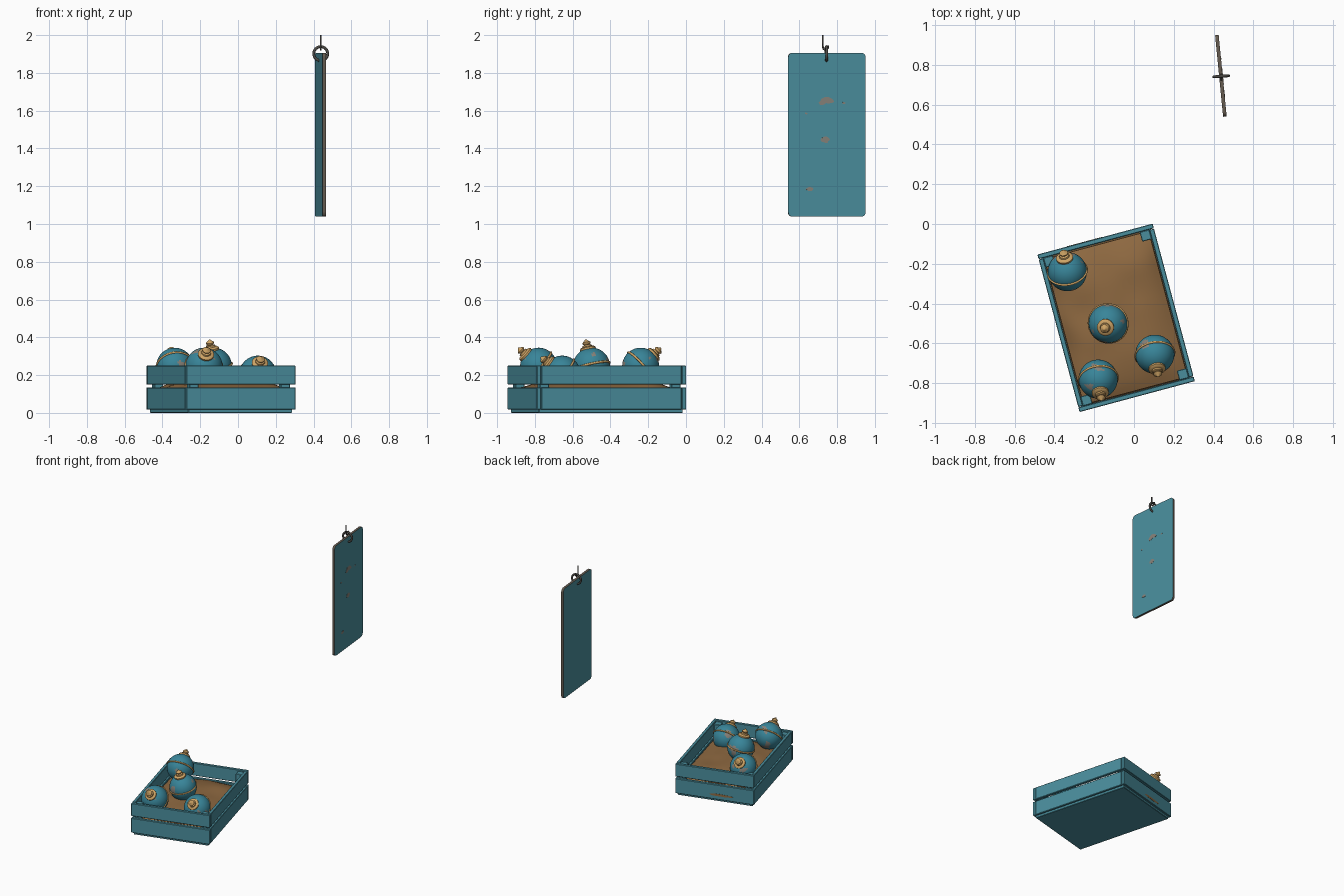
import bpy, bmesh, math, random
from mathutils import Vector, Matrix, noise

if "Cube" in bpy.data.objects:
    bpy.data.objects.remove(bpy.data.objects["Cube"])

random.seed(4)


def mat(name, rgb):
    m = bpy.data.materials.new(name)
    m.diffuse_color = (*rgb, 1)
    m.use_nodes = True
    m.node_tree.nodes["Principled BSDF"].inputs["Base Color"].default_value = m.diffuse_color
    return m


TEAL = mat("teal_paint", (0.068, 0.27, 0.335))
BALL = mat("ball_teal", (0.04, 0.235, 0.32))
GOLD = mat("gold", (0.62, 0.37, 0.13))
FILL = mat("brown_filling", (0.27, 0.14, 0.052))
METAL = mat("dark_metal", (0.075, 0.07, 0.062))
CHIP = mat("bare_patch", (0.24, 0.22, 0.19))
EDGE = mat("sign_edge", (0.13, 0.105, 0.08))


def finish(name, bm, mats, matrix=Matrix(), smooth=False, bevel=0):
    bmesh.ops.recalc_face_normals(bm, faces=bm.faces)
    me = bpy.data.meshes.new(name)
    bm.to_mesh(me)
    bm.free()
    for m in mats:
        me.materials.append(m)
    ob = bpy.data.objects.new(name, me)
    bpy.context.collection.objects.link(ob)
    ob.matrix_world = matrix
    if bevel:
        b = ob.modifiers.new("soft_edges", 'BEVEL')
        b.width, b.segments = bevel, 1
    if smooth:
        bpy.ops.object.select_all(action='DESELECT')
        ob.select_set(True)
        bpy.context.view_layer.objects.active = ob
        bpy.ops.object.shade_smooth_by_angle(angle=math.radians(40))
    return ob


def box(name, loc, size, m, frame, bevel=0.003):
    bm = bmesh.new()
    bmesh.ops.create_cube(bm, size=1)
    bmesh.ops.scale(bm, vec=size, verts=bm.verts)
    return finish(name, bm, [m], frame @ Matrix.Translation(loc), bevel=bevel)


def lathe(name, profile, m, frame, n=32, closed=False):
    bm = bmesh.new()
    vs = [bm.verts.new((r, 0, z)) for r, z in profile]
    es = [bm.edges.new(p) for p in zip(vs, vs[1:])]
    if closed:
        es.append(bm.edges.new((vs[-1], vs[0])))
    bmesh.ops.spin(bm, geom=vs + es, cent=(0, 0, 0), axis=(0, 0, 1),
                   angle=2 * math.pi, steps=n)
    bmesh.ops.remove_doubles(bm, verts=bm.verts, dist=1e-5)
    return finish(name, bm, [m], frame, smooth=True)


def ring(name, major, minor, m, frame, n=40):
    pts = [(major + minor * math.cos(a * math.pi / 5), minor * math.sin(a * math.pi / 5))
           for a in range(10)]
    return lathe(name, pts, m, frame, n, True)


def prism(name, pts, depth, m, frame, side=None):
    """Outline in XY, extruded evenly about z = 0."""
    bm = bmesh.new()
    f = bm.faces.new([bm.verts.new((x, y, -depth / 2)) for x, y in pts])
    ex = bmesh.ops.extrude_face_region(bm, geom=[f])
    bmesh.ops.translate(bm, vec=(0, 0, depth),
                        verts=[v for v in ex['geom'] if isinstance(v, bmesh.types.BMVert)])
    bm.normal_update()
    if side:
        for f in bm.faces:
            f.material_index = int(abs(f.normal.z) < 0.5)
    return finish(name, bm, [m, side] if side else [m], frame)


def chip(name, w, h, frame, m=CHIP):
    pts = []
    for i in range(12):
        a, k = i * math.pi / 6, random.uniform(0.7, 1.1)
        pts.append((w / 2 * k * math.cos(a), h / 2 * k * math.sin(a)))
    prism(name, pts, 0.003, m, frame)


# --- Crate, turned 15 degrees ---
crate = Matrix.Translation((-0.09, -0.472, 0)) @ Matrix.Rotation(math.radians(15), 4, 'Z')
W, L, T = 0.60, 0.82, 0.024
box("crate_floor", (0, 0, 0.0125), (W - 0.03, L - 0.03, 0.025), TEAL, crate)
for row, (z0, z1) in (("lower", (0.018, 0.134)), ("upper", (0.15, 0.25))):
    zc, h = (z0 + z1) / 2, z1 - z0
    for s, side in ((-1, "left"), (1, "right")):
        box(f"{side}_{row}_board", (s * (W - T) / 2, 0, zc), (T, L - 2 * T - 0.004, h), TEAL, crate)
    for s, side in ((-1, "front"), (1, "back")):
        box(f"{side}_{row}_board", (0, s * (L - T) / 2, zc), (W, T, h), TEAL, crate)
for sx in (-1, 1):
    for sy in (-1, 1):
        box("corner_post", (sx * (W / 2 - T - 0.025), sy * (L / 2 - T - 0.025), 0.13),
            (0.05, 0.05, 0.22), TEAL, crate)
chip("back_board_patch", 0.2, 0.022,
     crate @ Matrix.Translation((-0.04, L / 2, 0.055)) @ Matrix.Rotation(math.pi / 2, 4, 'X'), FILL)

# --- Mounded filling, its rim dropped to the floor ---
bm = bmesh.new()
N = 28
bmesh.ops.create_grid(bm, x_segments=N, y_segments=N, size=1)
for v in bm.verts:
    x, y = v.co.x, v.co.y
    rim = max(abs(x), abs(y)) > 0.999
    bump = (1 - x ** 4) * (1 - y ** 4)
    z = 0.115 + 0.06 * bump + 0.012 * noise.noise(Vector((x * 2, y * 2.5, 1)))
    k = 1 if rim else 1.06
    v.co = (max(-1, min(1, x * k)) * (W / 2 - T - 0.001),
            max(-1, min(1, y * k)) * (L / 2 - T - 0.001), 0.026 if rim else z)
finish("filling", bm, [FILL], crate, smooth=True)

# --- Balls with gold band and finial: centre, finial direction ---
R = 0.098
balls = [((-0.335, -0.24, 0.247), (-0.02, 0.10, 0.09)),
         ((-0.13, -0.50, 0.247), (-0.02, -0.03, 0.138)),
         ((0.105, -0.655, 0.205), (0.015, -0.10, 0.08)),
         ((-0.18, -0.78, 0.247), (0.015, -0.10, 0.09))]
CAP = [(0, 0.086), (0.042, 0.086), (0.043, 0.098), (0.036, 0.104), (0.026, 0.106),
       (0.024, 0.114), (0.014, 0.117), (0.021, 0.123), (0.022, 0.129), (0.016, 0.135),
       (0.009, 0.139), (0.005, 0.145), (0, 0.147)]
for i, (c, d) in enumerate(balls):
    q = Vector((0, 0, 1)).rotation_difference(Vector(d).normalized())
    fr = Matrix.Translation(c) @ q.to_matrix().to_4x4()
    bm = bmesh.new()
    bmesh.ops.create_uvsphere(bm, u_segments=48, v_segments=32, radius=R)
    for f in bm.faces:  # worn paint patches
        p = f.calc_center_median() * 17 + Vector((i * 7.3, 2, 5))
        f.material_index = int(noise.noise(p) > 0.42)
    finish("ball", bm, [BALL, CHIP], fr, smooth=True)
    ring("ball_band", R, 0.006, GOLD, fr)
    lathe("ball_finial", CAP, GOLD, fr, 24)

# --- Hanging sign panel: local x = width, local y = up, local z = facing +x ---
turn = Matrix.Translation((0.437, 0.745, 0)) @ Matrix.Rotation(math.radians(5.6), 4, 'Z')
face = Matrix(((0, 0, 1, 0), (1, 0, 0, 0), (0, 1, 0, 0), (0, 0, 0, 1)))
panel = turn @ Matrix.Translation((0, 0, 1.4725)) @ face
hw, hh, r, thick = 0.206, 0.434, 0.024, 0.018
outline = []
for k, (sx, sy) in enumerate(((1, 1), (-1, 1), (-1, -1), (1, -1))):
    for j in range(6):
        a = (k + j / 5) * math.pi / 2
        outline.append((sx * (hw - r) + r * math.cos(a), sy * (hh - r) + r * math.sin(a)))
prism("sign_panel", outline, thick, TEAL, panel, EDGE)
for u, z, w, h in ((0.005, 1.655, 0.075, 0.035), (-0.025, 1.642, 0.045, 0.025),
                   (-0.01, 1.445, 0.052, 0.036), (-0.09, 1.185, 0.045, 0.024),
                   (0.09, 1.64, 0.02, 0.012), (-0.11, 1.585, 0.016, 0.01)):
    chip("sign_patch", w, h, panel @ Matrix.Translation((u, z - 1.4725, thick / 2)))

# --- Ring through the panel and ceiling hook ---
ring("sign_ring", 0.037, 0.0075, METAL,
     Matrix.Translation((0.438, 0.743, 1.902)) @ Matrix.Rotation(math.radians(4), 4, 'Z')
     @ Matrix.Rotation(math.pi / 2, 4, 'X'), 32)
cu = bpy.data.curves.new("hook", 'CURVE')
cu.dimensions = '3D'
cu.bevel_depth, cu.bevel_resolution, cu.use_fill_caps = 0.005, 2, True
path = [(0.724, 2.0), (0.724, 1.94), (0.727, 1.928), (0.735, 1.922), (0.744, 1.923),
        (0.751, 1.93), (0.753, 1.945)]
sp = cu.splines.new('POLY')
sp.points.add(len(path) - 1)
for p, (y, z) in zip(sp.points, path):
    p.co = (0.438, y, z, 1)
cu.materials.append(METAL)
bpy.context.collection.objects.link(bpy.data.objects.new("hook", cu))
